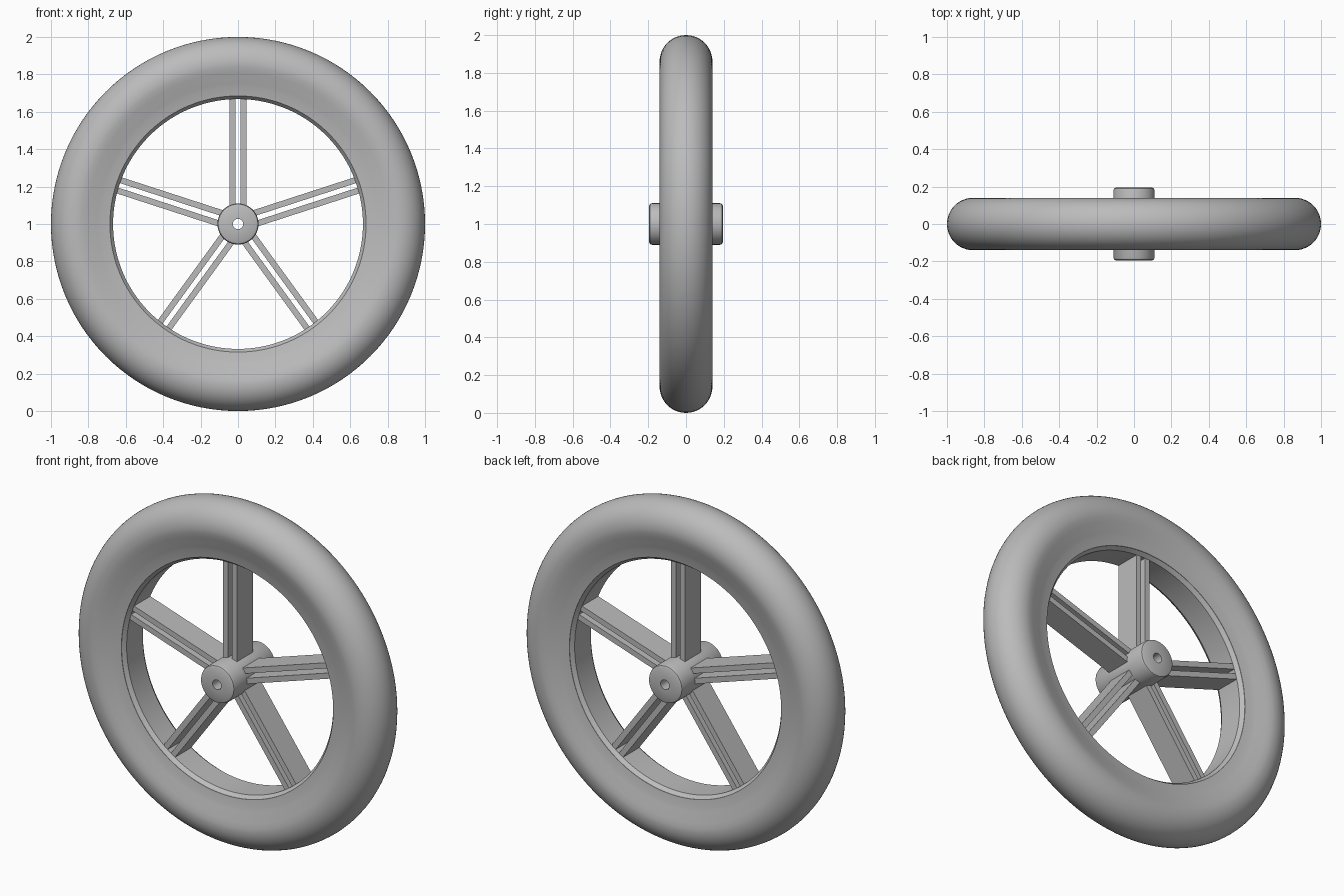
import bpy, bmesh, math
from mathutils import Matrix, Vector

if "Cube" in bpy.data.objects:
    bpy.data.objects.remove(bpy.data.objects["Cube"], do_unlink=True)

CENTRE = Vector((0, 0, 1))
SPOKES = 5

grey = bpy.data.materials.new("plain grey")
grey.use_nodes = True
colour = (0.5, 0.5, 0.5, 1)
grey.diffuse_color = colour
grey.node_tree.nodes["Principled BSDF"].inputs["Base Color"].default_value = colour


def finish(name, bm, smooth=True):
    bmesh.ops.recalc_face_normals(bm, faces=bm.faces)
    mesh = bpy.data.meshes.new(name)
    bm.to_mesh(mesh)
    bm.free()
    mesh.materials.append(grey)
    obj = bpy.data.objects.new(name, mesh)
    obj.location = CENTRE
    bpy.context.collection.objects.link(obj)
    if smooth:
        bpy.ops.object.select_all(action='DESELECT')
        obj.select_set(True)
        bpy.context.view_layer.objects.active = obj
        bpy.ops.object.shade_smooth_by_angle(angle=math.radians(30))
    return obj


def lathe(name, half, steps):
    """Mirror a (radius, y) half profile across y = 0 and spin it round the axle."""
    profile = half + [(r, -y) for r, y in reversed(half) if y > 1e-6]
    bm = bmesh.new()
    verts = [bm.verts.new((r, y, 0)) for r, y in profile]
    edges = [bm.edges.new((a, b)) for a, b in zip(verts, verts[1:] + verts[:1])]
    bmesh.ops.spin(bm, geom=verts + edges, axis=(0, 1, 0), cent=(0, 0, 0),
                   angle=math.tau, steps=steps, use_merge=True)
    bmesh.ops.remove_doubles(bm, verts=bm.verts, dist=1e-5)
    return finish(name, bm)


# Tyre: round tread, then a side wall sloping in to the rim
tread = [(0.86 + 0.14 * math.cos(a), 0.14 * math.sin(a))
         for a in (math.pi / 2 * i / 12 for i in range(13))]
wall = [(0.84, 0.139), (0.81, 0.131), (0.75, 0.113), (0.73, 0.107), (0.685, 0.099)]
lathe("tyre", tread + wall, 128)

# Rim with chamfered edges
lathe("rim", [(0.72, 0.095), (0.685, 0.097), (0.668, 0.075)], 128)

# Hub with rounded edges and an axle hole
lathe("hub", [(0.11, 0.18), (0.106, 0.19), (0.097, 0.195), (0.028, 0.195)], 64)

# Spokes: pairs of parallel flat bars
inner, outer = 0.09, 0.675
for n in range(SPOKES):
    bm = bmesh.new()
    turn = Matrix.Rotation(math.tau * n / SPOKES, 4, 'Y')
    for side in (-1, 1):
        place = (Matrix.Translation((side * 0.029, 0, (inner + outer) / 2))
                 @ Matrix.Diagonal((0.032, 0.15, outer - inner, 1)))
        bmesh.ops.create_cube(bm, size=1, matrix=turn @ place)
    finish(f"spoke_pair_{n + 1}", bm, smooth=False)
